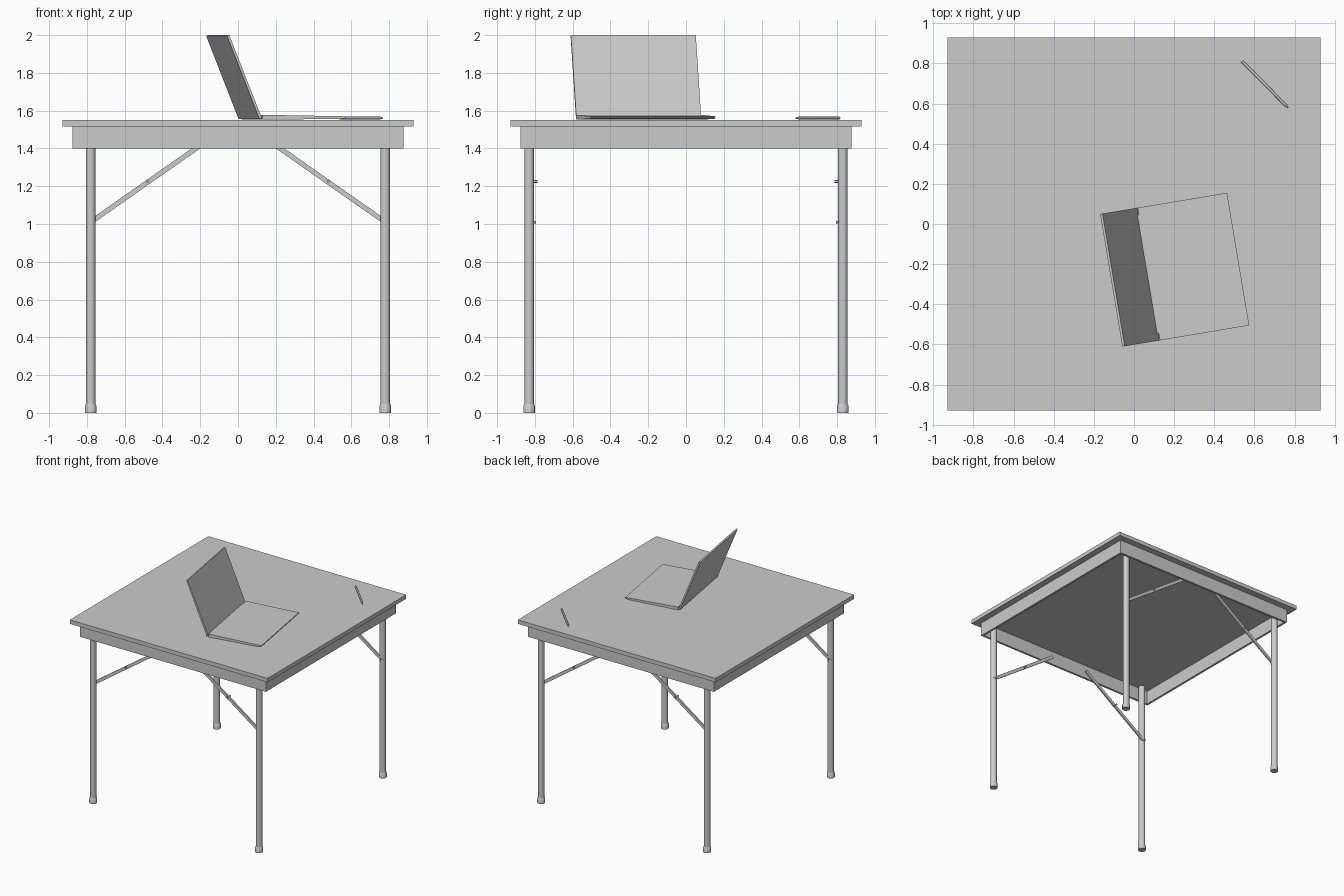
import bpy, bmesh, math
from mathutils import Matrix, Vector

if "Cube" in bpy.data.objects:
    bpy.data.objects.remove(bpy.data.objects["Cube"])


def make(name, bm, matrix=None, smooth=False):
    if matrix is not None:
        bm.transform(matrix)
    bmesh.ops.recalc_face_normals(bm, faces=bm.faces)
    me = bpy.data.meshes.new(name)
    bm.to_mesh(me)
    bm.free()
    ob = bpy.data.objects.new(name, me)
    bpy.context.collection.objects.link(ob)
    if smooth:
        bpy.context.view_layer.objects.active = ob
        ob.select_set(True)
        bpy.ops.object.shade_smooth_by_angle(angle=math.radians(35))
        ob.select_set(False)
    return ob


def box(name, lo, hi, matrix=None):
    lo, hi = Vector(lo), Vector(hi)
    bm = bmesh.new()
    bmesh.ops.create_cube(bm, size=1, matrix=Matrix.Translation((lo + hi) / 2)
                          @ Matrix.Diagonal((*(hi - lo), 1)))
    return make(name, bm, matrix)


def lathe(name, profile, sides, matrix):
    # stacked rings (radius, height) around local z, capped at both ends
    bm = bmesh.new()
    rings = [[bm.verts.new((r * math.cos(2 * math.pi * i / sides),
                            r * math.sin(2 * math.pi * i / sides), z))
              for i in range(sides)] for r, z in profile]
    for a, b in zip(rings, rings[1:]):
        for i in range(sides):
            j = (i + 1) % sides
            bm.faces.new((a[i], a[j], b[j], b[i]))
    bm.faces.new(rings[0])
    bm.faces.new(rings[-1])
    return make(name, bm, matrix, True)


def extrude_side(name, points, half, matrix):
    # side profile (x, z) stretched along local y
    bm = bmesh.new()
    face = bm.faces.new([bm.verts.new((x, -half, z)) for x, z in points])
    ext = bmesh.ops.extrude_face_region(bm, geom=[face])
    verts = [v for v in ext["geom"] if isinstance(v, bmesh.types.BMVert)]
    bmesh.ops.translate(bm, verts=verts, vec=(0, 2 * half, 0))
    return make(name, bm, matrix)


# Table top and apron frame
box("table_top", (-0.93, -0.93, 1.516), (0.93, 0.93, 1.55))
A, T = 0.875, 0.018
for s, side in ((-1, "front"), (1, "back")):
    y0, y1 = sorted((s * A, s * (A - T)))
    box(side + "_apron", (-A, y0, 1.40), (A, y1, 1.516))
for s, side in ((-1, "left"), (1, "right")):
    x0, x1 = sorted((s * A, s * (A - T)))
    box(side + "_apron", (x0, T - A, 1.40), (x1, A - T, 1.516))

# Legs, feet, folding braces and bolts at each corner
slope = math.atan(0.7)
pivot = Vector((0.78, 0, 1.01))
for sx, h in ((-1, "left"), (1, "right")):
    for sy, d in ((-1, "front"), (1, "back")):
        tag = d + "_" + h
        at = Matrix.Translation((sx * 0.78, sy * 0.83, 0))
        lathe(tag + "_leg", [(0.026, 0.03), (0.026, 1.516)], 24, at)
        lathe(tag + "_foot", [(0.031, 0), (0.031, 0.037), (0.026, 0.046)], 24, at)
        # brace runs from the leg pivot up towards the middle of the apron
        place = (Matrix.Translation((sx * pivot.x, sy * 0.812, pivot.z))
                 @ Matrix.Rotation(slope if sx > 0 else -slope, 4, 'Y'))
        x0, x1 = sorted((0.012 * sx, -0.74 * sx))
        box(tag + "_brace", (x0, -0.006, -0.013), (x1, 0.006, 0.013), place)
        for bx, bz, inner, part in ((0.78, 1.01, 0.793, "leg_bolt"),
                                    (0.478, 1.225, 0.785, "hinge_bolt")):
            rot = Matrix.Rotation(math.radians(90 * sy), 4, 'X')
            lathe(tag + "_" + part, [(0.007, 0), (0.007, 0.83 - inner)], 12,
                  Matrix.Translation((sx * bx, sy * 0.83, bz)) @ rot)

# Open laptop turned on the table: wedge base, leaning lid, hinge barrel
lap = Matrix.Translation((0.07, -0.25, 0)) @ Matrix.Rotation(math.radians(9.5), 4, 'Z')
extrude_side("laptop_base", [(0.004, 1.553), (0.43, 1.556), (0.455, 1.564),
                             (0.455, 1.570), (0.004, 1.578)], 0.335, lap)
extrude_side("laptop_lid", [(-0.012, 1.556), (0.001, 1.561),
                            (-0.174, 2.0), (-0.186, 1.996)], 0.335, lap)
lathe("laptop_hinge", [(0.009, -0.3), (0.009, 0.3)], 12,
      lap @ Matrix.Translation((0.001, 0, 1.566)) @ Matrix.Rotation(math.radians(90), 4, 'X'))

# Pen
a, b = Vector((0.538, 0.812, 1.561)), Vector((0.767, 0.58, 1.561))
L = (b - a).length
lathe("pen", [(0.007, 0), (0.007, L - 0.02), (0.003, L)], 12,
      Matrix.Translation(a) @ (b - a).to_track_quat('Z', 'Y').to_matrix().to_4x4())
